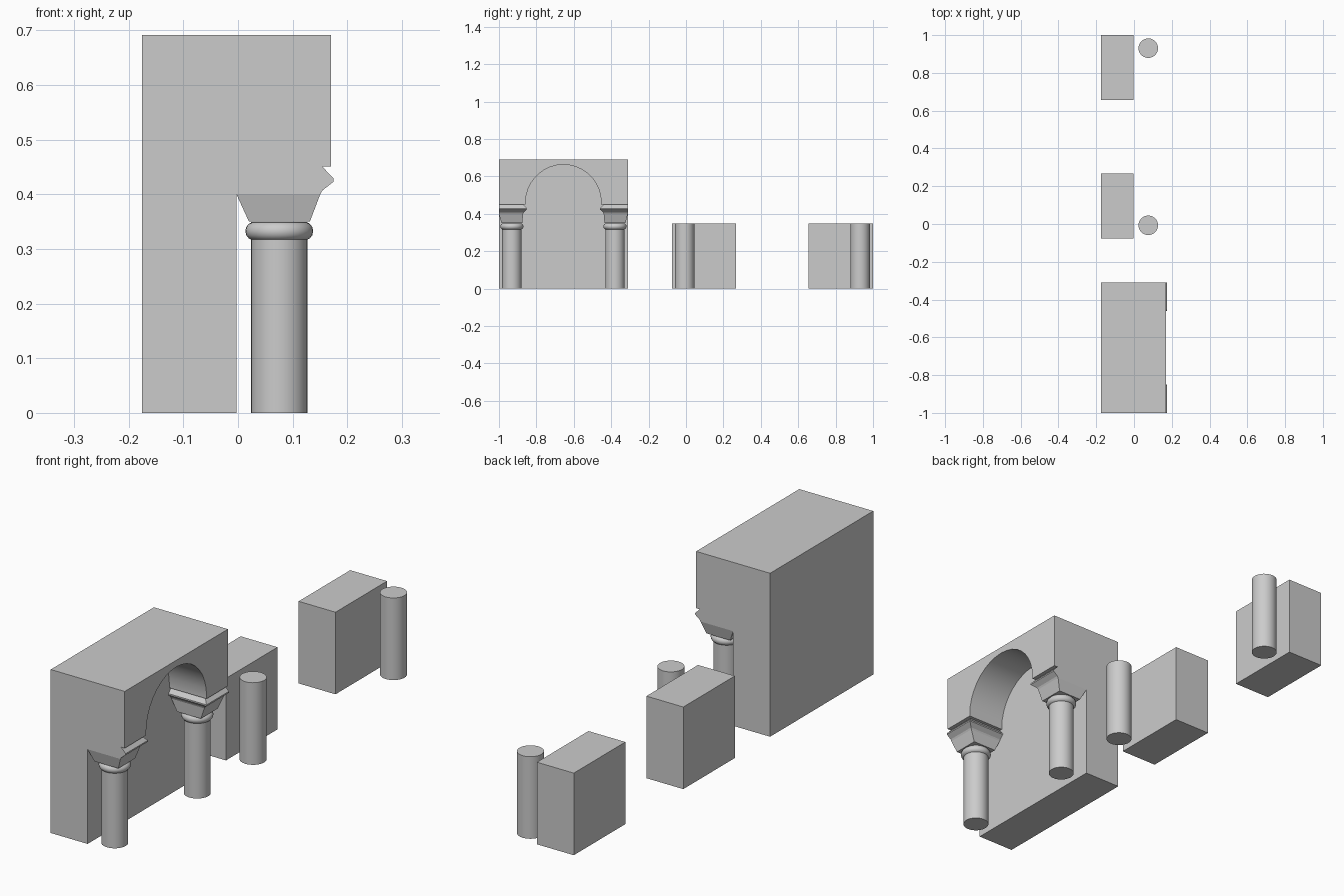
import bpy, bmesh, math

if "Cube" in bpy.data.objects:
    bpy.data.objects.remove(bpy.data.objects["Cube"])

X0, X1, XF = -0.1755, -0.003, 0.1705   # wall back, wall front, arch face
MID, HALF = -0.6555, 0.3445            # centre and half length of arched section
WALL_H, LOW_H, SPRING = 0.691, 0.347, 0.451
COL_X, COL_R, COL_IN = 0.0755, 0.0517, 0.069


def mesh_object(name, verts, faces):
    me = bpy.data.meshes.new(name)
    me.from_pydata(verts, [], faces)
    bm = bmesh.new()
    bm.from_mesh(me)
    bmesh.ops.recalc_face_normals(bm, faces=bm.faces)
    bm.to_mesh(me)
    bm.free()
    ob = bpy.data.objects.new(name, me)
    bpy.context.collection.objects.link(ob)
    return ob


def smooth(ob, angle=35):
    bpy.ops.object.select_all(action='DESELECT')
    ob.select_set(True)
    bpy.context.view_layer.objects.active = ob
    bpy.ops.object.shade_smooth_by_angle(angle=math.radians(angle))


def box(name, y0, y1, h):
    bpy.ops.mesh.primitive_cube_add(size=1, location=((X0 + X1) / 2, (y0 + y1) / 2, h / 2))
    ob = bpy.context.object
    ob.name = name
    ob.scale = (X1 - X0, y1 - y0, h)


def column(name, y, h):
    bpy.ops.mesh.primitive_cylinder_add(vertices=32, radius=COL_R, depth=h,
                                        location=(COL_X, y, h / 2))
    bpy.context.object.name = name
    smooth(bpy.context.object)


def loft(name, rings):
    # stacked loops from bottom to top, closed at the bottom
    n = len(rings[0])
    faces = [tuple(range(n))]
    for k in range(len(rings) - 1):
        for i in range(n):
            j = (i + 1) % n
            faces.append((k * n + i, k * n + j, (k + 1) * n + j, (k + 1) * n + i))
    return mesh_object(name, [v for r in rings for v in r], faces)


# Arched section: back wall and arch front
box("arch_back_wall", MID - HALF, MID + HALF, WALL_H)
R, CZ, N = 0.202, 0.461, 18
prof = [(-HALF, SPRING), (-HALF, WALL_H), (HALF, WALL_H), (HALF, SPRING), (R, SPRING)]
prof += [(R * math.cos(math.pi * i / N), CZ + R * math.sin(math.pi * i / N)) for i in range(N + 1)]
prof += [(-R, SPRING)]
n = len(prof)
verts = [(x, MID + y, z) for x in (X1, XF) for y, z in prof]
faces = [tuple(range(n)), tuple(range(n, 2 * n))]
faces += [(i, (i + 1) % n, n + (i + 1) % n, n + i) for i in range(n)]
smooth(mesh_object("arch_front", verts, faces))

# Capitals: tapered block with moulding on the front and inner sides
# (z, back x, front x, outer y, inner y) with y measured in from the end
levels = [(0.350, 0.020, 0.1315, 0.013, 0.125),
          (0.400, X1, 0.1505, 0.0, 0.126 + 0.003),
          (0.407, X1, 0.1545, 0.0, 0.132),
          (0.423, X1, 0.1750, 0.0, 0.149),
          (0.429, X1, 0.1750, 0.0, 0.149),
          (0.451, X1, 0.1535, 0.0, 0.129)]
for side, label in ((-1, "left"), (1, "right")):
    def yy(d):
        return MID + side * (HALF - d)
    loft("capital_" + label,
         [[(a, yy(o), z), (b, yy(o), z), (b, yy(i), z), (a, yy(i), z)]
          for z, a, b, o, i in levels])
    column("arch_column_" + label, yy(COL_IN), 0.349)
    # rounded collar under the capital
    bpy.ops.mesh.primitive_torus_add(major_segments=32, minor_segments=14,
                                     major_radius=0.0447, minor_radius=0.0174,
                                     location=(COL_X, yy(COL_IN), 0.3325))
    bpy.context.object.name = "collar_" + label
    smooth(bpy.context.object, 60)

# Separate low wall blocks, each with a plain column
box("low_wall_middle", -0.076, 0.2685, LOW_H)
column("column_middle", -0.076 + COL_IN, LOW_H)
box("low_wall_rear", 1 - HALF, 1.0, LOW_H)
column("column_rear", 1 - COL_IN, LOW_H)
